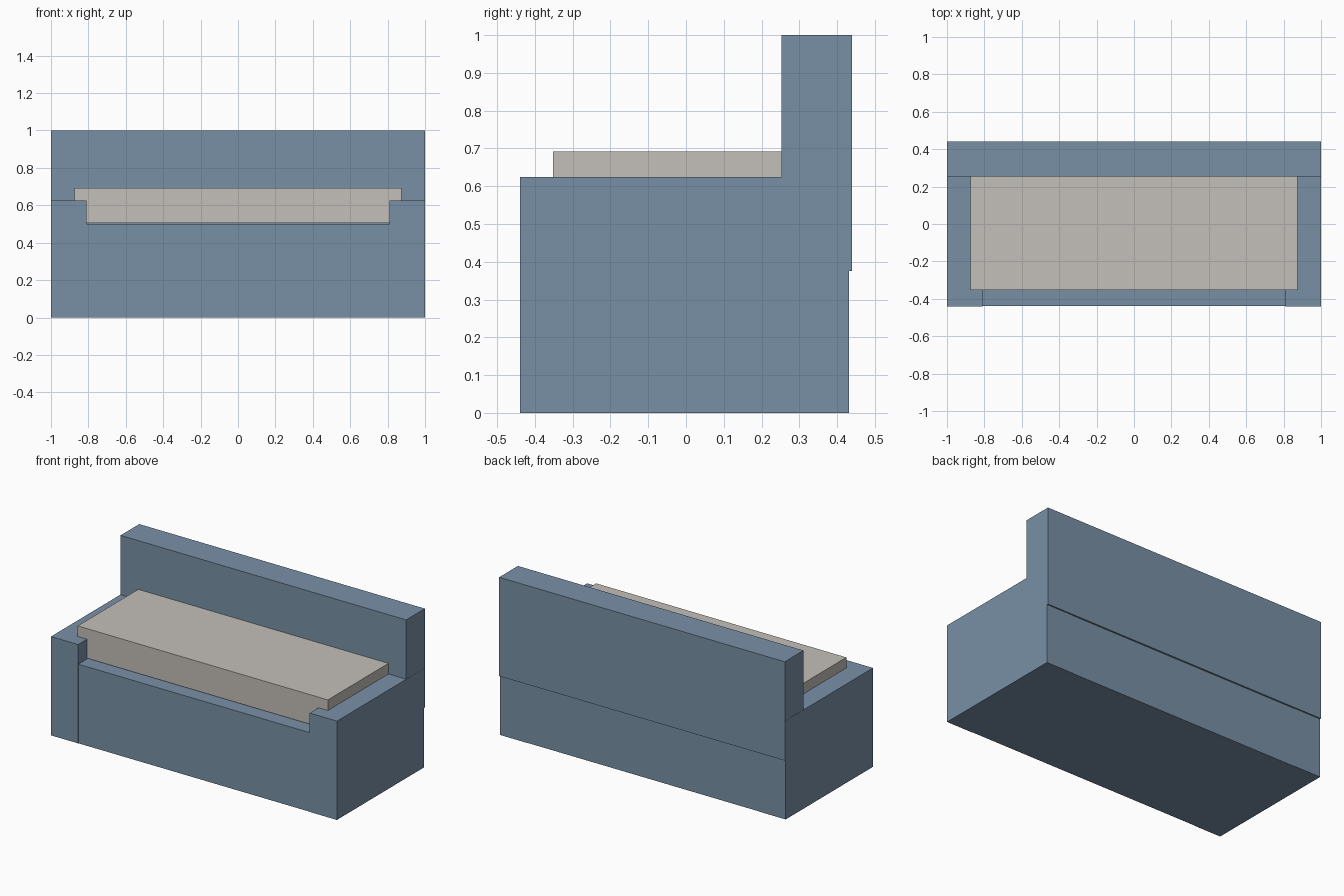
import bpy
import bmesh
from mathutils import Vector

if "Cube" in bpy.data.objects:
    bpy.data.objects.remove(bpy.data.objects["Cube"])


def material(name, color):
    mat = bpy.data.materials.new(name)
    mat.diffuse_color = color
    mat.use_nodes = True
    mat.node_tree.nodes["Principled BSDF"].inputs["Base Color"].default_value = mat.diffuse_color
    return mat


def box(name, lo, hi, mat):
    """Sharp-edged box between two opposite corners."""
    lo, hi = Vector(lo), Vector(hi)
    bm = bmesh.new()
    bmesh.ops.create_cube(bm, size=1)
    bmesh.ops.scale(bm, vec=hi - lo, verts=bm.verts)
    bmesh.ops.translate(bm, vec=(lo + hi) / 2, verts=bm.verts)
    mesh = bpy.data.meshes.new(name)
    bm.to_mesh(mesh)
    bm.free()
    mesh.materials.append(mat)
    obj = bpy.data.objects.new(name, mesh)
    bpy.context.collection.objects.link(obj)
    return obj


blue = material("blue_fabric", (0.19, 0.28, 0.38, 1))
beige = material("beige_fabric", (0.55, 0.52, 0.48, 1))

# Solid body under the seat
box("base", (-0.998, -0.438, 0), (0.998, 0.43, 0.5), blue)

# Low armrests, reaching the floor and a hair proud of the base
arm = box("armrests", (0.81, -0.44, 0), (1, 0.432, 0.625), blue)
arm.modifiers.new("mirror", "MIRROR")

# Backrest, overlapping the rear of the base
box("backrest", (-0.999, 0.253, 0.375), (0.999, 0.44, 1), blue)

# Wide seat cushion, overlapping the armrests
box("seat_cushion", (-0.875, -0.352, 0.505), (0.875, 0.27, 0.692), beige)
